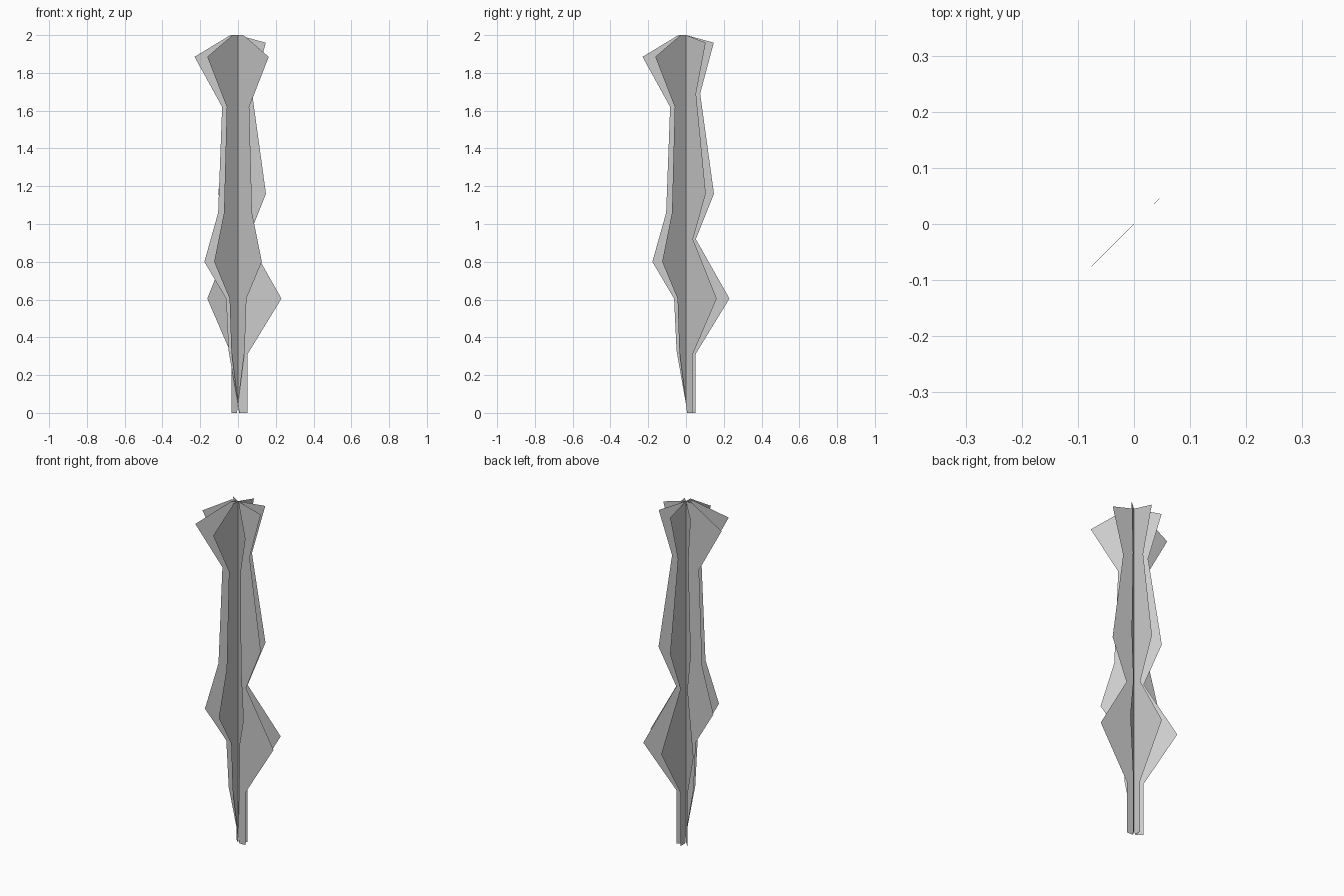
import bpy
import math

cube = bpy.data.objects.get("Cube")
if cube:
    bpy.data.objects.remove(cube, do_unlink=True)

# Single plain grey
grey = bpy.data.materials.new("light_grey")
grey.use_nodes = True
colour = (0.604, 0.604, 0.604, 1.0)
grey.diffuse_color = colour
grey.node_tree.nodes["Principled BSDF"].inputs["Base Color"].default_value = colour

# Vane outline as (distance from axis, height): near edge upward, far edge downward
outline = [
    (0.05, 0.0), (0.05, 0.31), (0.23, 0.605), (0.052, 0.92),
    (0.148, 1.16), (0.075, 1.69), (0.147, 1.96), (0.0, 2.0),
    (-0.04, 2.0), (-0.23, 1.885), (-0.084, 1.62), (-0.105, 1.06),
    (-0.178, 0.80), (-0.063, 0.605), (-0.05, 0.33), (0.008, 0.0),
]


def make_vane(name, degrees):
    """Flat upright sheet turned about the central axis."""
    c, s = math.cos(math.radians(degrees)), math.sin(math.radians(degrees))
    mesh = bpy.data.meshes.new(name)
    mesh.from_pydata([(r * c, r * s, z) for r, z in outline], [],
                     [list(range(len(outline)))])
    mesh.materials.append(grey)
    mesh.update()
    vane = bpy.data.objects.new(name, mesh)
    bpy.context.collection.objects.link(vane)


# Four identical vanes crossing on the axis
for i in range(4):
    make_vane(f"crossed_vane_{i + 1}", 45 * i)
